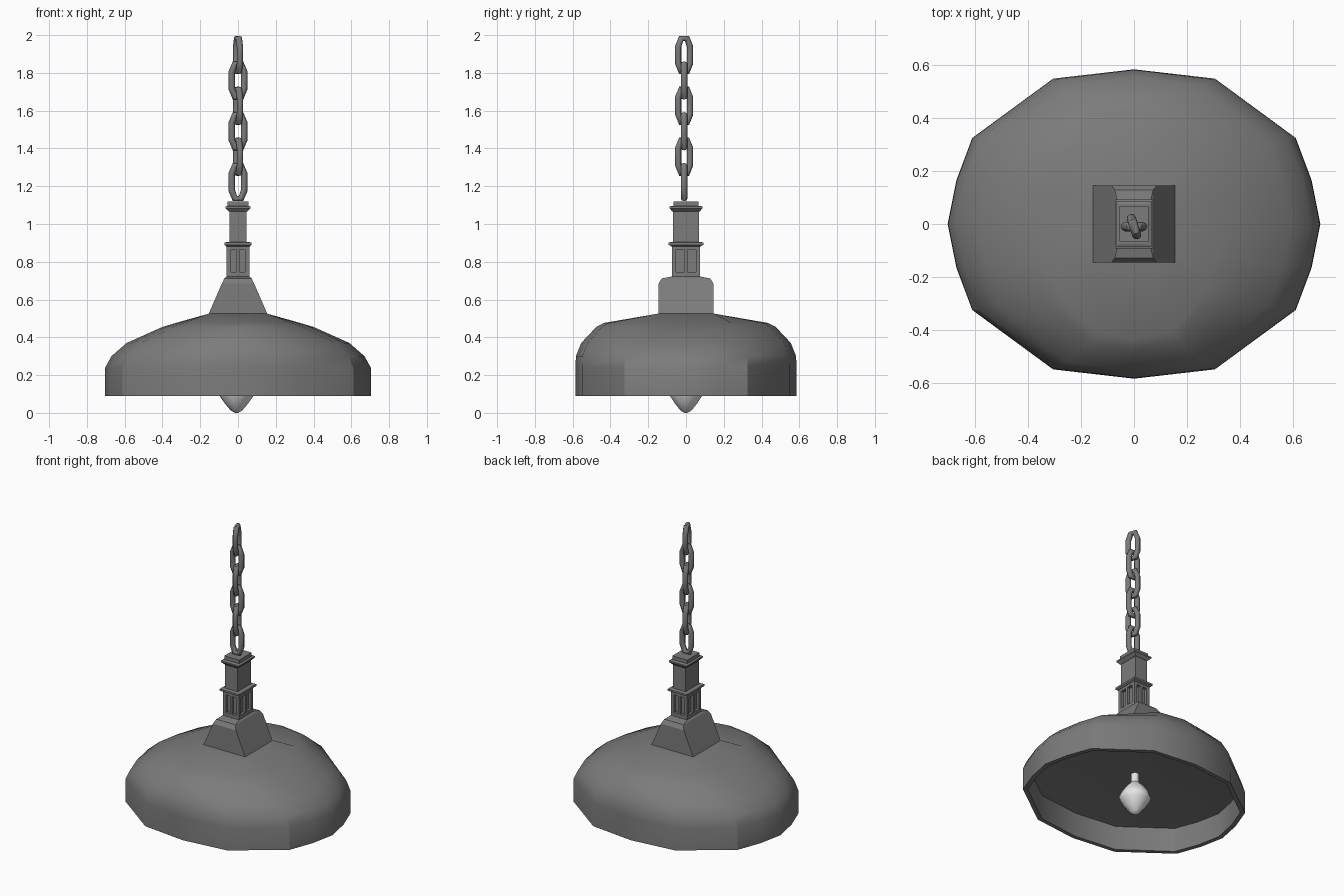
import bpy, bmesh, math
from mathutils import Vector, Matrix

if "Cube" in bpy.data.objects:
    bpy.data.objects.remove(bpy.data.objects["Cube"])


def material(name, rgb):
    m = bpy.data.materials.new(name)
    m.diffuse_color = (*rgb, 1)
    m.use_nodes = True
    m.node_tree.nodes["Principled BSDF"].inputs["Base Color"].default_value = m.diffuse_color
    return m


METAL = material("dark_grey_metal", (0.2, 0.2, 0.2))
GLASS = material("pale_bulb_glass", (0.78, 0.78, 0.78))


def loft(name, rings, mat=METAL, loop=False, smooth=None):
    """Skin a stack of equal-length point rings; cap the ends unless looped."""
    bm = bmesh.new()
    vs = [[bm.verts.new(p) for p in r] for r in rings]
    n = len(vs[0])
    pairs = list(zip(vs, vs[1:])) + ([(vs[-1], vs[0])] if loop else [])
    for a, b in pairs:
        for i in range(n):
            j = (i + 1) % n
            bm.faces.new((a[i], a[j], b[j], b[i]))
    if not loop:
        bm.faces.new(vs[0][::-1])
        bm.faces.new(vs[-1])
    bmesh.ops.recalc_face_normals(bm, faces=bm.faces)
    me = bpy.data.meshes.new(name)
    bm.to_mesh(me)
    bm.free()
    me.materials.append(mat)
    ob = bpy.data.objects.new(name, me)
    bpy.context.collection.objects.link(ob)
    if smooth:
        bpy.ops.object.select_all(action='DESELECT')
        ob.select_set(True)
        bpy.context.view_layer.objects.active = ob
        bpy.ops.object.shade_smooth_by_angle(angle=math.radians(smooth))
    return ob


def rect_stack(name, levels, cx=0, cy=0):
    """Rectangular tower from (half x, half y, z) levels."""
    return loft(name, [[(cx + sx * x, cy + sy * y, z) for sx, sy in
                        ((1, 1), (-1, 1), (-1, -1), (1, -1))] for x, y, z in levels])


def mirror_quadrant(q):
    """Five points from +x axis to +y axis become a sixteen-point outline."""
    half = q + [(-x, y) for x, y in q[-2::-1]]
    return half + [(x, -y) for x, y in half[-2:0:-1]]


# Shade: faceted outline shrinking upward to the square neck, hollow below
outline = mirror_quadrant([(1, 0), (.953, .282), (.868, .556), (.434, .94), (0, 1)])
square = mirror_quadrant([(1, 0), (1, .5), (1, 1), (.5, 1), (0, 1)])


def ring(rx, ry, z, shape=outline):
    return [(rx * x, ry * y, z) for x, y in shape]


loft("shade", [
    ring(.05, .05, .28), ring(.45, .37, .27), ring(.672, .555, .25),
    ring(.675, .558, .09), ring(.705, .585, .09), ring(.703, .585, .24),
    ring(.67, .583, .30), ring(.59, .555, .37), ring(.40, .475, .455),
    ring(.33, .435, .476), ring(.155, .15, .525, square)], smooth=32)

# Hipped neck on the shade
rect_stack("neck", [(.155, .145, .475), (.155, .145, .525), (.085, .145, .685),
                    (.072, .128, .712), (.06, .075, .722)])

# Open lantern stage: recessed core, sills and posts
rect_stack("lantern_core", [(.04, .055, .715), (.04, .055, .885)])
rect_stack("lantern_sill", [(.06, .075, .715), (.06, .075, .745)])
rect_stack("lantern_lintel", [(.06, .075, .865), (.06, .075, .89)])
for i in (-1, 0, 1):
    for j in (-1, 0, 1):
        if i or j:
            w = .011 if i and j else .008
            rect_stack("lantern_post", [(w, w, .74), (w, w, .87)],
                       i * (.06 - w), j * (.075 - w))

# Ledge, upper shaft, cornice and cap
rect_stack("ledge", [(.062, .078, .882), (.072, .092, .89), (.072, .092, .902),
                     (.05, .073, .906)])
rect_stack("shaft", [(.046, .07, .9), (.046, .07, 1.075)])
rect_stack("cornice", [(.048, .072, 1.065), (.067, .087, 1.083),
                       (.067, .087, 1.092), (.055, .075, 1.096)])
rect_stack("cap", [(.055, .067, 1.09), (.055, .067, 1.12)])

# Chain: six octagonal links, alternating direction
path = [(.033, .045), (.016, .088), (-.016, .088), (-.033, .045),
        (-.033, -.045), (-.016, -.088), (.016, -.088), (.033, -.045)]
WIRE = .0175
for k in range(6):
    turn = Matrix.Rotation(math.radians(-72 if k % 2 == 0 else 0), 3, 'Z')
    centre = Vector((0, -.01, 1.8945 - .1345 * k))
    rings = []
    for i, (x, z) in enumerate(path):
        (x0, z0), (x1, z1) = path[i - 1], path[(i + 1) % 8]
        normal = Vector((z1 - z0, 0, x0 - x1)).normalized()
        rings.append([centre + turn @ (Vector((x, 0, z)) + WIRE * (
            math.cos(a) * normal + math.sin(a) * Vector((0, 1, 0))))
            for a in (math.tau * s / 8 for s in range(8))])
    loft("chain_link", rings, loop=True, smooth=50)

# Bulb: turned profile of (radius, height)
profile = [(.008, 0), (.03, .012), (.062, .05), (.088, .088), (.098, .115),
           (.088, .145), (.055, .19), (.025, .22), (.025, .285)]
loft("bulb", [[(-.008 + r * math.cos(math.tau * s / 10), r * math.sin(math.tau * s / 10), z)
               for s in range(10)] for r, z in profile], GLASS, smooth=40)
